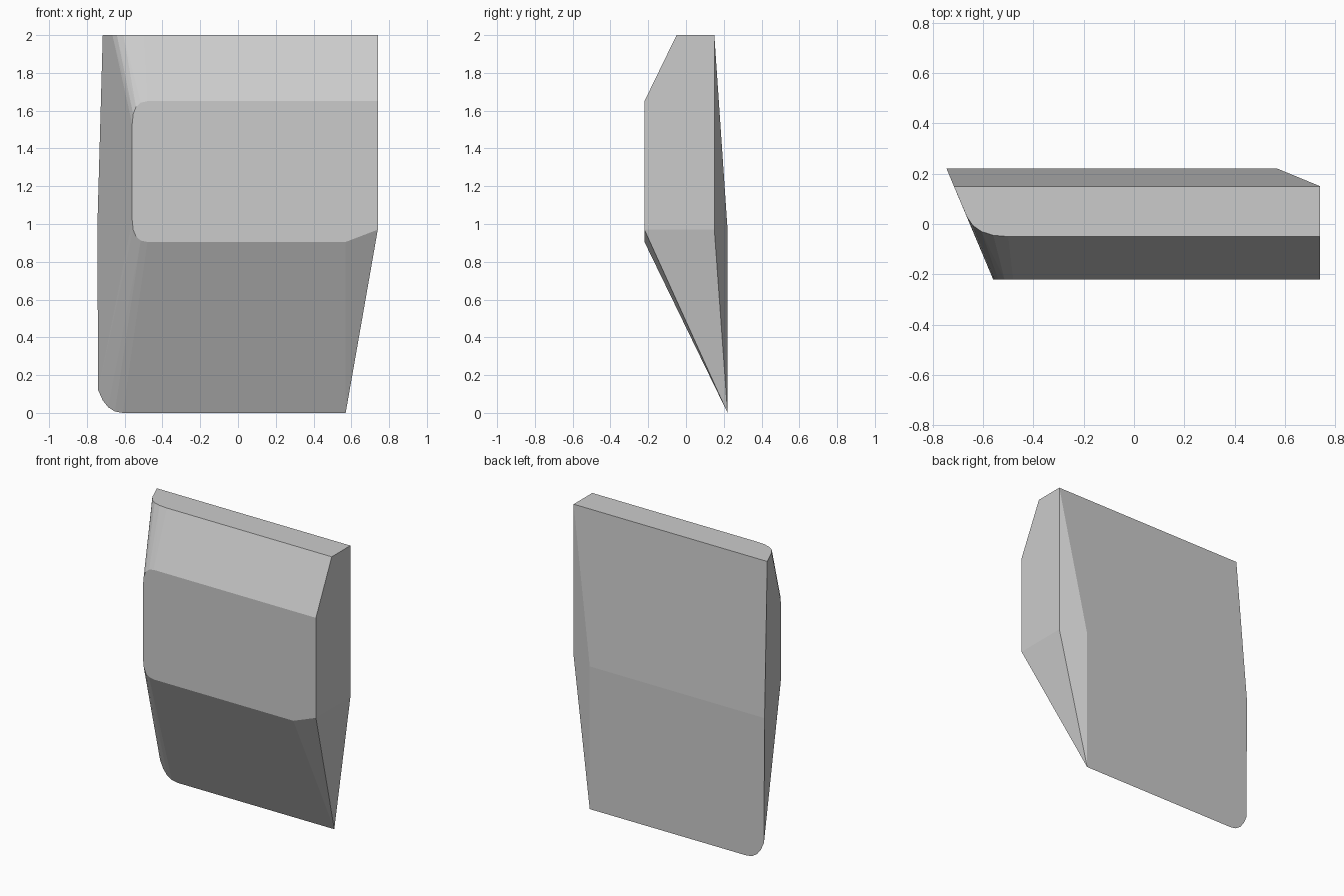
import bpy
import bmesh
import math
from mathutils import Vector

default_cube = bpy.data.objects.get("Cube")
if default_cube:
    bpy.data.objects.remove(default_cube, do_unlink=True)

# Main planes of the slab
RIGHT_X, LEFT_BACK_X, LEFT_FRONT_X = 0.74, -0.745, -0.56
FRONT_Y, BACK_Y, TOP_BACK_Y, TOP_FRONT_Y = -0.22, 0.22, 0.15, -0.05
TOP_Z, SHOULDER_Z, WAIST_Z, FOLD_Z = 2.0, 1.65, 0.97, 0.905
TOE_X = 0.57


def rounded_corner(start, control, end, steps=4):
    """Points of a curve rounding the corner at control."""
    start, control, end = Vector(start), Vector(control), Vector(end)
    points = []
    for i in range(steps + 1):
        t = i / steps
        points.append(start.lerp(control, t).lerp(control.lerp(end, t), t))
    return points


def make_material(name, colour):
    material = bpy.data.materials.new(name)
    material.use_nodes = True
    material.diffuse_color = colour
    material.node_tree.nodes["Principled BSDF"].inputs["Base Color"].default_value = colour
    return material


def hull_object(name, points, material):
    """Convex solid around the points, with flat faces merged."""
    bm = bmesh.new()
    for point in points:
        bm.verts.new(point)
    result = bmesh.ops.convex_hull(bm, input=bm.verts[:])
    loose = [g for g in set(result["geom_interior"] + result["geom_unused"])
             if isinstance(g, bmesh.types.BMVert)]
    bmesh.ops.delete(bm, geom=loose, context="VERTS")
    bmesh.ops.dissolve_limit(bm, angle_limit=math.radians(0.5),
                             verts=bm.verts[:], edges=bm.edges[:])
    bmesh.ops.recalc_face_normals(bm, faces=bm.faces[:])
    mesh = bpy.data.meshes.new(name)
    bm.to_mesh(mesh)
    bm.free()
    mesh.materials.append(material)
    obj = bpy.data.objects.new(name, mesh)
    bpy.context.collection.objects.link(obj)
    return obj


# Straight end
points = [
    (RIGHT_X, TOP_FRONT_Y, TOP_Z),
    (RIGHT_X, TOP_BACK_Y, TOP_Z),
    (RIGHT_X, FRONT_Y, SHOULDER_Z),
    (RIGHT_X, FRONT_Y, WAIST_Z),
    (RIGHT_X, TOP_BACK_Y, WAIST_Z),
]

# Tapered toe and back
points += [
    (TOE_X, FRONT_Y, FOLD_Z),
    (TOE_X, BACK_Y, WAIST_Z),
    (TOE_X, BACK_Y, 0),
    (LEFT_BACK_X, BACK_Y, WAIST_Z),
    (-0.716, TOP_BACK_Y, TOP_Z),
]

# Slanted end with softened corners: top, shoulder, fold, toe
points += rounded_corner((-0.665, 0.03, TOP_Z), (-0.63, TOP_FRONT_Y, TOP_Z),
                         (-0.5, TOP_FRONT_Y, TOP_Z))
points += rounded_corner((LEFT_FRONT_X, FRONT_Y, 1.53),
                         (LEFT_FRONT_X, FRONT_Y, SHOULDER_Z),
                         (-0.48, FRONT_Y, SHOULDER_Z))
points += rounded_corner((LEFT_FRONT_X, FRONT_Y, 1.02),
                         (LEFT_FRONT_X, FRONT_Y, FOLD_Z),
                         (-0.48, FRONT_Y, FOLD_Z))
points += rounded_corner((-0.74, BACK_Y, 0.12), (-0.7, BACK_Y, 0),
                         (-0.61, BACK_Y, 0))

grey = make_material("light grey", (0.6, 0.6, 0.6, 1.0))
hull_object("angled_panel", points, grey)
